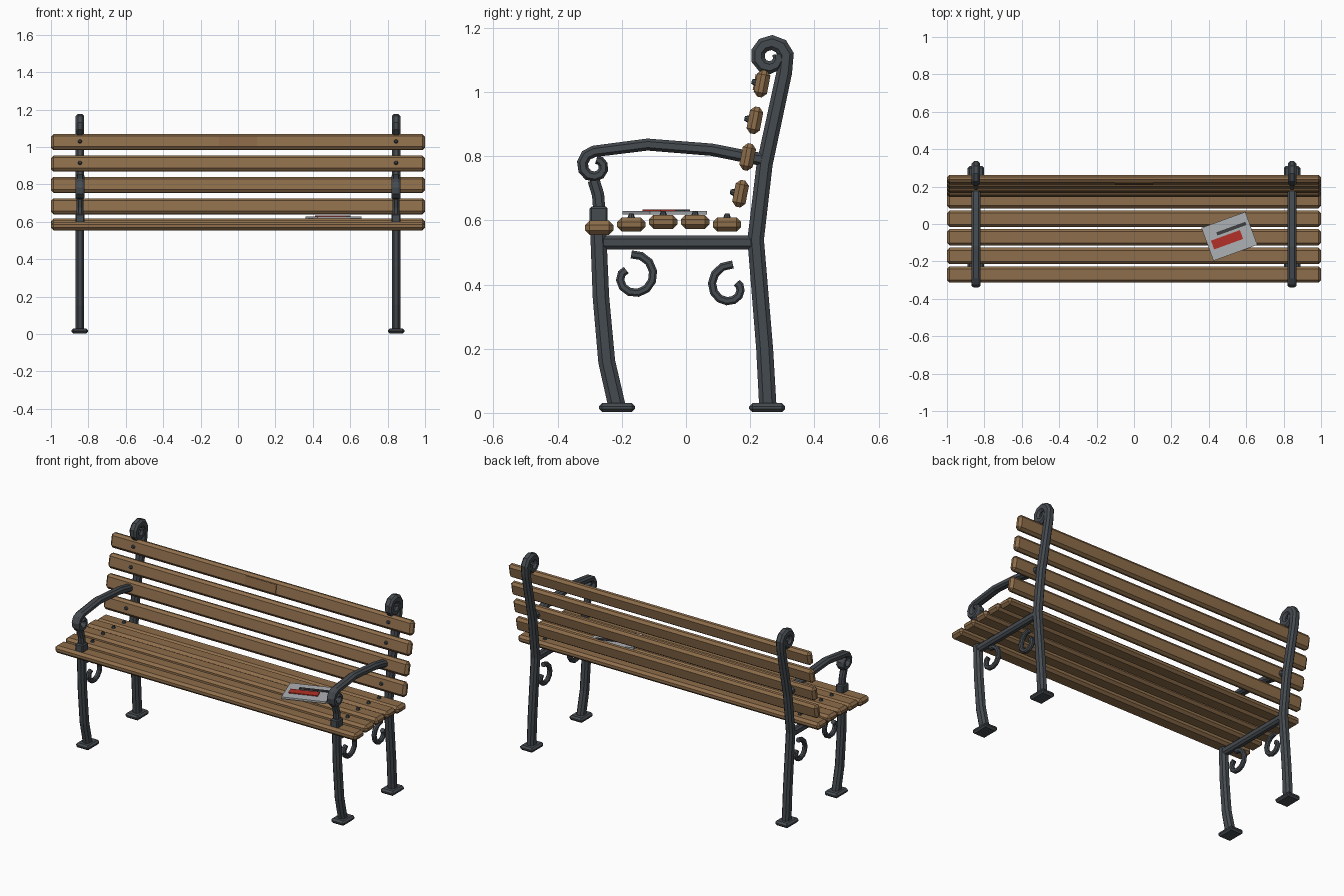
import bpy, bmesh, math
from mathutils import Matrix, Vector

if "Cube" in bpy.data.objects:
    bpy.data.objects.remove(bpy.data.objects["Cube"])


def material(name, rgb):
    m = bpy.data.materials.new(name)
    m.use_nodes = True
    m.diffuse_color = (*rgb, 1)
    bsdf = m.node_tree.nodes["Principled BSDF"]
    bsdf.inputs["Base Color"].default_value = (*rgb, 1)
    bsdf.inputs["Roughness"].default_value = 0.7
    return m


IRON = material("dark iron", (0.06, 0.07, 0.08))
WOOD = material("brown wood", (0.27, 0.155, 0.07))
PLATE = material("bronze plate", (0.25, 0.135, 0.06))
PAPER = material("grey paper", (0.42, 0.44, 0.46))
RED = material("red print", (0.45, 0.03, 0.02))
INK = material("dark print", (0.05, 0.05, 0.055))

SIDE = 0.845  # distance of each iron frame from the middle
LEAN = -0.19  # tilt of the backrest


def finish(name, bm, mat, bevel=0, mirror=False):
    bmesh.ops.recalc_face_normals(bm, faces=bm.faces)
    mesh = bpy.data.meshes.new(name)
    bm.to_mesh(mesh)
    bm.free()
    mesh.materials.append(mat)
    ob = bpy.data.objects.new(name, mesh)
    bpy.context.scene.collection.objects.link(ob)
    if bevel:
        mod = ob.modifiers.new("chamfer", "BEVEL")
        mod.width, mod.segments = bevel, 1
    if mirror:
        ob.modifiers.new("both sides", "MIRROR")
    return ob


def box(name, size, place, mat, bevel=0, mirror=False):
    bm = bmesh.new()
    bmesh.ops.create_cube(bm, size=1, matrix=place @ Matrix.Diagonal((*size, 1)))
    return finish(name, bm, mat, bevel, mirror)


def at(x, y, z):
    return Matrix.Translation((x, y, z))


def spiral(cy, cz, r0, r1, a0, a1, steps, power=1.0):
    pts = []
    for i in range(steps + 1):
        t = i / steps
        r = r0 + (r1 - r0) * t ** power
        a = math.radians(a0 + (a1 - a0) * t)
        pts.append((cy + r * math.cos(a), cz + r * math.sin(a)))
    return pts


def bar(name, path, half, half_x, end_half=None):
    """Sweep an eight-sided section along a path in the side plane."""
    pts = [Vector(p) for p in path]
    end_half = end_half or half
    c = 0.5
    section = [(1, -c), (1, c), (c, 1), (-c, 1), (-1, c), (-1, -c), (-c, -1), (c, -1)]
    bm = bmesh.new()
    rings = []
    for i, p in enumerate(pts):
        before = (p - pts[i - 1]).normalized() if i else None
        after = (pts[i + 1] - p).normalized() if i < len(pts) - 1 else None
        tangent = ((before or after) + (after or before)).normalized()
        miter = 1 / max(0.7, tangent.dot(after or before))
        w = (half + (end_half - half) * i / (len(pts) - 1)) * miter
        normal = Vector((-tangent.y, tangent.x))
        rings.append([bm.verts.new((SIDE + half_x * u, p.x + normal.x * w * v,
                                    p.y + normal.y * w * v)) for u, v in section])
    for a, b in zip(rings, rings[1:]):
        for k in range(8):
            n = (k + 1) % 8
            bm.faces.new((a[k], a[n], b[n], b[k]))
    bm.faces.new(rings[0])
    bm.faces.new(rings[-1])
    return finish(name, bm, IRON, mirror=True)


def bolt(name, place):
    bm = bmesh.new()
    bmesh.ops.create_cone(bm, cap_ends=True, segments=8, radius1=0.012,
                          radius2=0.007, depth=0.014, matrix=place)
    finish(name, bm, IRON, mirror=True)


# Iron frames
bar("back_post", [(0.255, 0.02), (0.245, 0.2), (0.217, 0.54), (0.245, 0.775), (0.306, 1.06)]
    + spiral(0.262, 1.109, 0.05, 0.026, 8, 380, 10), 0.027, 0.0225, 0.017)
bar("front_leg", [(-0.215, 0.02), (-0.247, 0.16), (-0.265, 0.36), (-0.273, 0.555)],
    0.027, 0.0225, 0.025)
bar("seat_rail", [(-0.265, 0.531), (0.217, 0.531)], 0.022, 0.02)
bar("armrest", [(0.235, 0.79), (0.19, 0.798), (0.08, 0.82), (-0.12, 0.836), (-0.23, 0.822)]
    + spiral(-0.283, 0.769, 0.046, 0.02, 95, 440, 10), 0.02, 0.025, 0.013)
bar("arm_support", [(-0.27, 0.63), (-0.274, 0.68), (-0.288, 0.725)], 0.019, 0.018)
bar("front_scroll", spiral(-0.165, 0.43, 0.064, 0.026, 95, -215, 11, 3), 0.0125, 0.0125)
bar("rear_scroll", spiral(0.14, 0.393, 0.07, 0.022, 85, 395, 11, 1.2), 0.0125, 0.0125)
box("arm_collar", (0.05, 0.056, 0.06), at(SIDE, -0.272, 0.613), IRON, 0.006, True)
for label, y in (("front_foot", -0.215), ("back_foot", 0.253)):
    box(label, (0.088, 0.112, 0.028), at(SIDE, y, 0.0165), IRON, 0.01, True)

# Seat slats with bolts
for i, z in enumerate((0.577, 0.587, 0.595, 0.595, 0.587)):
    y = -0.27 + 0.0995 * i
    box(f"seat_slat_{i + 1}", (2, 0.088, 0.044), at(0, y, z), WOOD, 0.014)
    if i:
        bolt(f"seat_bolt_{i + 1}", at(SIDE, y, z + 0.027))

# Backrest slats with bolts
for i in range(4):
    place = at(0, 0.17 + 0.0223 * i, 0.683 + 0.1143 * i) @ Matrix.Rotation(LEAN, 4, "X")
    box(f"back_slat_{i + 1}", (2, 0.042, 0.085), place, WOOD, 0.014)
    bolt(f"back_bolt_{i + 1}", place @ at(SIDE, -0.026, 0) @ Matrix.Rotation(math.pi / 2, 4, "X"))
box("plaque", (0.205, 0.006, 0.05), place @ at(0, -0.022, 0), PLATE)

# Newspaper lying on the seat
paper = at(0.51, -0.066, 0.623) @ Matrix.Rotation(math.radians(20), 4, "Z")
box("newspaper", (0.25, 0.188, 0.011), paper, PAPER)
box("headline", (0.165, 0.018, 0.006), paper @ at(0.024, 0.035, 0.007), INK)
box("front_page_block", (0.165, 0.05, 0.006), paper @ at(-0.018, -0.013, 0.007), RED)
